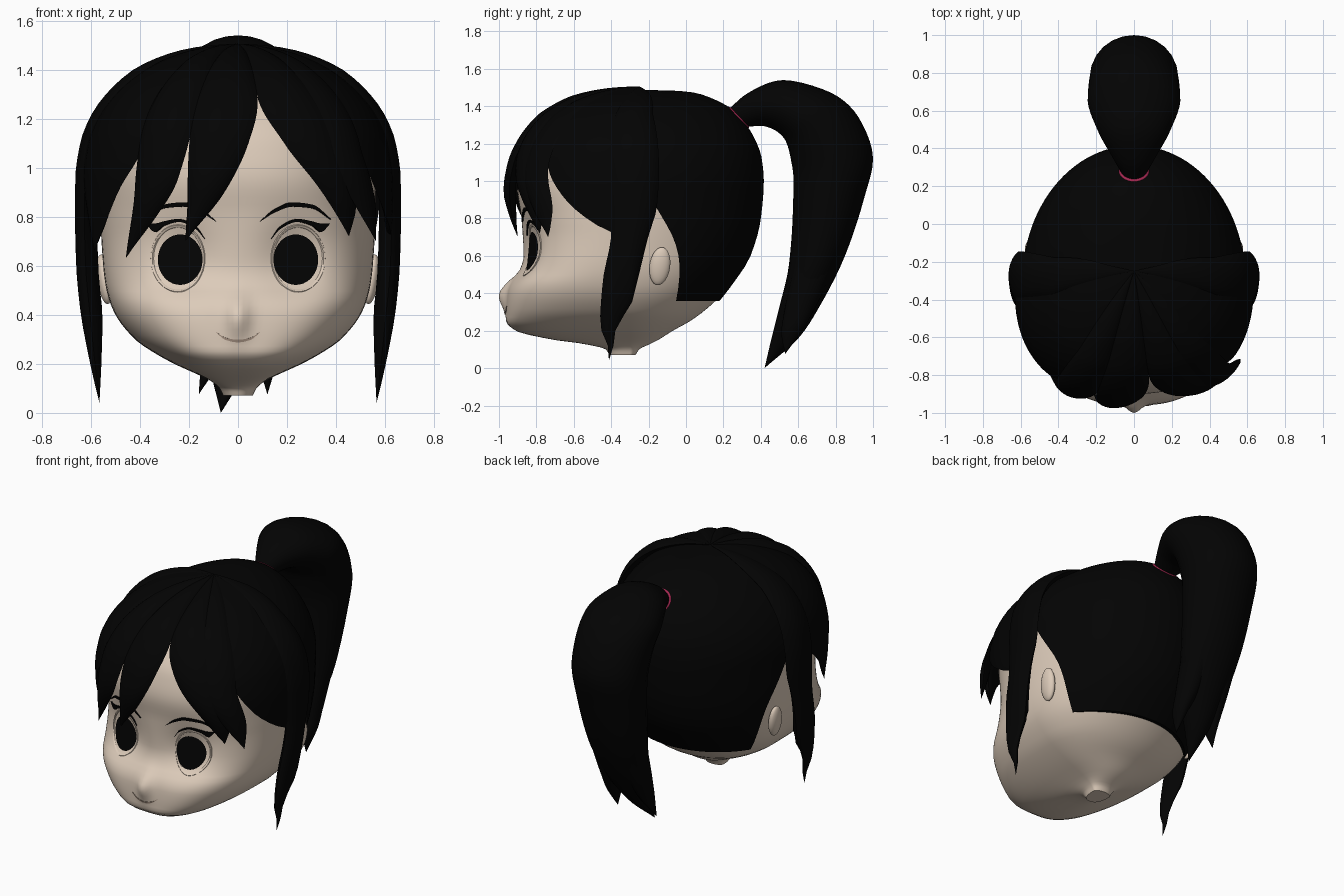
import bpy, bmesh
from math import sin, cos, asin, exp, pi, radians, degrees
from mathutils import Vector

if "Cube" in bpy.data.objects:
    bpy.data.objects.remove(bpy.data.objects["Cube"])

YC = -0.3  # vertical axis of the head


def material(name, col):
    m = bpy.data.materials.new(name)
    m.diffuse_color = (*col, 1)
    m.use_nodes = True
    m.node_tree.nodes["Principled BSDF"].inputs["Base Color"].default_value = m.diffuse_color
    return m


SKIN = material("skin", (0.72, 0.60, 0.49))
HAIR = material("hair", (0.001, 0.001, 0.001))
TIE = material("tie", (0.36, 0.02, 0.08))
LINE = material("lip", (0.36, 0.27, 0.21))


def interp(table, x):
    """Smooth monotone interpolation of the columns of a table keyed by its first column."""
    t = sorted(table)
    x = min(max(x, t[0][0]), t[-1][0])
    k = max(i for i in range(len(t) - 1) if t[i][0] <= x)
    h = t[k + 1][0] - t[k][0]
    u = (x - t[k][0]) / h
    out = []
    for c in range(1, len(t[0])):
        def slope(i):
            return (t[i + 1][c] - t[i][c]) / (t[i + 1][0] - t[i][0])

        def tangent(i):
            if i == 0 or i == len(t) - 1:
                return slope(min(i, len(t) - 2))
            a, b = slope(i - 1), slope(i)
            return 2 * a * b / (a + b) if a * b > 0 else 0
        out.append((2*u**3 - 3*u*u + 1) * t[k][c] + (u**3 - 2*u*u + u) * h * tangent(k)
                   + (3*u*u - 2*u**3) * t[k + 1][c] + (u**3 - u*u) * h * tangent(k + 1))
    return out


def loft(name, rings, mat, caps=True):
    bm = bmesh.new()
    vs = [[bm.verts.new(p) for p in r] for r in rings]
    n = len(rings[0])
    for a, b in zip(vs, vs[1:]):
        for i in range(n):
            bm.faces.new((a[i], a[(i + 1) % n], b[(i + 1) % n], b[i]))
    if caps:
        bm.faces.new(vs[0])
        bm.faces.new(vs[-1])
    bmesh.ops.remove_doubles(bm, verts=bm.verts, dist=1e-4)
    bmesh.ops.recalc_face_normals(bm, faces=bm.faces)
    me = bpy.data.meshes.new(name)
    bm.to_mesh(me)
    bm.free()
    me.shade_smooth()
    me.set_sharp_from_angle(angle=radians(50))
    me.materials.append(mat)
    ob = bpy.data.objects.new(name, me)
    bpy.context.collection.objects.link(ob)
    return ob


def shell(table, az, z, off=0):
    """Point on a head-like shell; az in degrees, 0 = front, 90 = +x."""
    hw, yf, yb = interp(table, z)
    s, c = sin(radians(az)), cos(radians(az))
    if c > 0:  # squarer front, most of all at the jaw
        q = interp([(.1, 2.4), (.25, 3.0), (.45, 2.9), (.75, 2.35), (1.5, 2.35)], z)[0]
        c = max(0, 1 - abs(s)**q)**(1 / q)
    depth = (YC - yf if c > 0 else yb - YC) + off
    lift = off * 0.6 * max(0, (z - 1.1) / 0.4)
    return Vector(((hw + off) * s, YC - depth * c, z + lift))


# Shell tables: z, half width, front y, back y
HEAD = [(.07, .06, -.41, -.27), (.10, .075, -.43, -.25), (.13, .11, -.55, -.19), (.15, .15, -.70, -.15),
        (.20, .26, -.91, -.07), (.25, .35, -.96, .02), (.30, .42, -.96, .09), (.40, .50, -.955, .20),
        (.46, .525, -.935, .25), (.52, .54, -.89, .29), (.60, .55, -.87, .33), (.80, .56, -.88, .37),
        (.95, .56, -.90, .385), (1.1, .535, -.87, .37), (1.25, .46, -.77, .31), (1.36, .32, -.62, .18),
        (1.42, .18, -.48, .03), (1.45, 0, YC, YC)]
BANGS = [(0, .565, -.90, .3), (.2, .587, -.9, .35), (.4, .607, -.91, .38), (.6, .625, -.91, .4),
         (.8, .63, -.935, .4), (.95, .63, -.945, .4), (1.1, .61, -.92, .39), (1.2, .57, -.875, .37),
         (1.3, .495, -.80, .32), (1.4, .37, -.68, .2), (1.46, .245, -.55, .05), (1.49, .13, -.43, -.14),
         (1.505, 0, YC, YC)]
BACK = [(.36, .50, -.8, .18), (.45, .54, -.8, .25), (.6, .575, -.8, .345), (.8, .59, -.8, .4),
        (1.0, .59, -.8, .416), (1.12, .565, -.8, .405), (1.25, .50, -.8, .355), (1.38, .37, -.7, .25),
        (1.45, .24, -.5, .12), (1.48, .13, -.4, .0), (1.49, 0, YC, YC)]


def head_point(az, z, off=0):
    p = shell(HEAD, az, z, off)
    if p.y < YC:
        p.y -= .045 * exp(-(p.x / .045)**2 - ((z - .39) / .075)**2)  # nose
        p.y += .045 * exp(-((abs(p.x) - .22) / .12)**2 - ((z - .63) / .14)**2)  # eye socket
    return p


def face(x, z, off=0):
    return head_point(degrees(asin(x / interp(HEAD, z)[0])), z, off)


# Head with nose and neck stub
zs = [.07 + 1.38 * (1 - cos(pi * i / 72)) / 2 for i in range(73)]
loft("head", [[head_point(i * 2.5, z) for i in range(144)] for z in zs], SKIN)


# Hair locks: lens-shaped sheets between two edges given as (z, azimuth)
def lock(name, table, left, right, bulge=.035, thick=.03, flare=0, n=12, rows=32, full=15, crown=.05):
    zt, ze = left[0][0], left[-1][0]
    rings = []
    for i in range(rows + 1):
        t = i / rows
        z = zt - (zt - ze) * t**1.8
        a, b = interp(left, z)[0], interp(right, z)[0]
        w = min(1, abs(b - a) / full) * min(1, 4 * t)

        def pt(s, o):
            p = shell(table, a + (b - a) * s, z, o * w * abs(sin(pi * s))**.7 + flare * t**4)
            p.y += crown * max(0, (z - 1.35) / .15)
            return p
        rings.append([pt(k / n, bulge) for k in range(n + 1)] +
                     [pt(k / n, -thick) for k in range(n - 1, 0, -1)])
    return loft(name, rings, HAIR)


T = 1.505
lock("bang_centre", BANGS, [(T, -18), (1.17, -19), (.9, -19), (.70, -20)],
     [(T, 9), (1.3, 9), (1.1, 4), (.9, -5), (.70, -20)])
lock("bang_left", BANGS, [(T, -42), (1.1, -41), (.9, -42), (.63, -47)],
     [(T, -17), (1.17, -18.5), (.95, -23), (.8, -32), (.63, -47)])
lock("bang_far_left", BANGS, [(T, -40), (1.08, -40), (.9, -51), (.75, -61), (.66, -69)],
     [(T, -100), (1.05, -100), (.95, -88), (.8, -76), (.66, -69)], bulge=.008)
lock("bang_right", BANGS, [(T, 9), (1.3, 9), (1.1, 18), (.9, 33), (.72, 46)],
     [(T, 34), (1.1, 44), (.85, 50), (.72, 46)], bulge=.03)
lock("bang_right_flick", BANGS, [(T, 28), (1.1, 33), (.85, 46), (.70, 56)],
     [(T, 54), (1.1, 53), (.85, 58), (.70, 56)], bulge=.02, flare=.05)
lock("bang_far_right", BANGS, [(T, 50), (1.12, 51), (.92, 62), (.78, 76), (.72, 85)],
     [(T, 100), (1.0, 100), (.72, 98)], bulge=.005)
for s, side in ((1, "right"), (-1, "left")):
    lock("side_lock_" + side, BANGS, [(T, 82*s), (1.0, 84*s), (.5, 84*s), (.04, 83*s)],
         [(T, 102*s), (1.1, 103*s), (.87, 102*s), (.7, 98*s), (.4, 92*s), (.2, 87.5*s), (.04, 83*s)],
         .035, .055, full=8)
lock("back_hair", BACK, [(1.49, 70), (1.2, 85), (1.0, 95), (.87, 101), (.65, 112), (.36, 121)],
     [(1.49, 290), (1.2, 275), (1.0, 265), (.87, 259), (.65, 248), (.36, 239)], 0, .03, n=48, crown=0)


# Ponytail: sections as outer (y, z), inner (y, z), half width, centre x
def tail(name, secs, steps=5):
    table = [(i, *s) for i, s in enumerate(secs)]
    rings = []
    for i in range((len(secs) - 1) * steps + 1):
        yo, zo, yi, zi, w, cx = interp(table, i / steps)
        o, n = Vector((cx, yo, zo)), Vector((cx, yi, zi))
        c, d = (o + n) / 2, (o - n) / 2
        rings.append([c + d * cos(k * pi / 12) + Vector((w * sin(k * pi / 12), 0, 0)) for k in range(24)])
    return loft(name, rings, HAIR)


tail("ponytail", [(.23, 1.385, .32, 1.29, .065, 0), (.33, 1.47, .40, 1.295, .12, 0), (.52, 1.54, .46, 1.28, .19, 0),
                  (.77, 1.475, .53, 1.22, .245, 0), (.92, 1.345, .56, 1.12, .24, 0), (1.0, 1.12, .575, 1.0, .23, 0),
                  (.95, .9, .57, .8, .215, 0), (.85, .6, .55, .55, .19, 0), (.72, .34, .50, .33, .14, -.01),
                  (.61, .17, .455, .15, .07, -.04), (.42, 0, .42, 0, 0, -.07)])
for s, side in ((1, "right"), (-1, "left")):
    tail("ponytail_tip_" + side, [(.82, .6, .58, .56, .085, .09*s), (.70, .34, .53, .33, .065, .1*s),
                                  (.62, .2, .51, .19, .035, .12*s), (.53, .075, .53, .075, 0, .14*s - .02)])

# Hair tie
bpy.ops.mesh.primitive_torus_add(location=(0, .275, 1.337), rotation=(radians(-45), 0, 0), major_segments=32,
                                 minor_segments=8, major_radius=.068, minor_radius=.014)
tie = bpy.context.object
tie.name = "hair_tie"
tie.data.shade_smooth()
tie.data.materials.append(TIE)


# Strips lying on the face: rows of (x, z, width)
def strip(name, pts, s, mat, off=.008):
    rings = []
    for i in range(25):
        x = pts[0][0] + (pts[-1][0] - pts[0][0]) * i / 24
        z, w = interp(pts, x)
        rings.append([face(x*s, z + w/2, off), face(x*s, z - w/2, off),
                      face(x*s, z - w/2, -.01), face(x*s, z + w/2, -.01)])
    loft(name, rings, mat)


strip("mouth", [(-.09, .33, .002), (-.05, .302, .009), (0, .293, .011), (.05, .302, .009), (.09, .33, .002)],
      1, LINE, .003)
for s, side in ((1, "right"), (-1, "left")):
    strip("eyebrow_" + side, [(.09, .782, .002), (.15, .825, .014), (.22, .85, .018), (.3, .842, .015),
                              (.375, .79, .002)], s, HAIR)
    strip("eyelash_" + side, [(.135, .71, .002), (.17, .755, .01), (.24, .785, .012), (.30, .772, .018),
                              (.335, .755, .035), (.37, .772, .002)], s, HAIR)
    # Pupil
    loft("pupil_" + side, [[face(s*(.233 + .09*r*cos(k*pi/18)), .625 + .103*r*sin(k*pi/18), .007)
                            for k in range(36)] for r in (1, .75, .5, .25, .02)], HAIR)
    # Eyelid rim
    rim = []
    for i in range(49):
        a = i * pi / 24
        rim.append([face(s*(.245 + (.105 + .006*cos(k*pi/3))*cos(a)),
                         .63 + (.132 + .006*cos(k*pi/3))*sin(a), .005*sin(k*pi/3)) for k in range(6)])
    loft("eyelid_" + side, rim, SKIN, caps=False)
    # Ear
    bpy.ops.mesh.primitive_uv_sphere_add(segments=24, ring_count=16, location=(.545*s, -.14, .545),
                                         rotation=(radians(-8), radians(8*s), 0))
    ear = bpy.context.object
    ear.name = "ear_" + side
    ear.scale = (.03, .055, .103)
    ear.data.shade_smooth()
    ear.data.materials.append(SKIN)
